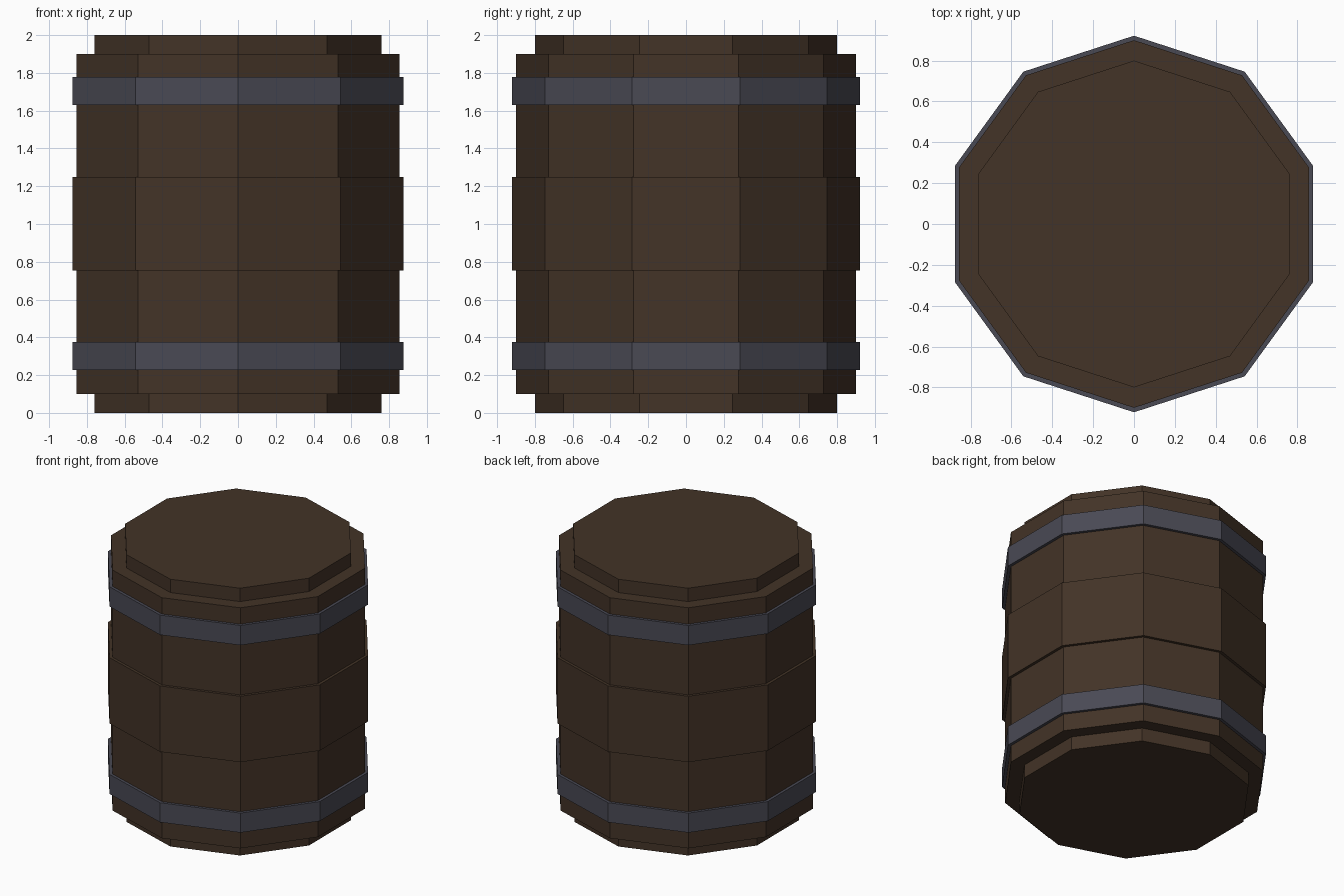
import bpy
import math

if "Cube" in bpy.data.objects:
    bpy.data.objects.remove(bpy.data.objects["Cube"])


def material(name, color):
    m = bpy.data.materials.new(name)
    m.diffuse_color = (*color, 1.0)
    m.use_nodes = True
    m.node_tree.nodes["Principled BSDF"].inputs["Base Color"].default_value = m.diffuse_color
    return m


wood = material("dark_wood", (0.056, 0.033, 0.020))
iron = material("dark_iron", (0.067, 0.067, 0.088))


def drum(name, radius, z0, z1, mat):
    # Ten-sided flat drum with a corner pointing to the front (-y)
    bpy.ops.mesh.primitive_cylinder_add(vertices=10, radius=radius, depth=z1 - z0,
                                        location=(0, 0, (z0 + z1) / 2))
    ob = bpy.context.object
    ob.name = name
    ob.data.materials.append(mat)


def ring(name, r_out, r_in, z0, z1, mat):
    # Ten-sided hoop: rectangular section swept around the barrel
    section = [(r_out, z0), (r_out, z1), (r_in, z1), (r_in, z0)]
    verts = []
    for i in range(10):
        a = math.pi / 2 + i * math.tau / 10
        verts += [(r * math.cos(a), r * math.sin(a), z) for r, z in section]
    faces = []
    for i in range(10):
        a, b = 4 * i, 4 * ((i + 1) % 10)
        for k in range(4):
            n = (k + 1) % 4
            faces.append((a + k, b + k, b + n, a + n))
    me = bpy.data.meshes.new(name)
    me.from_pydata(verts, [], faces)
    me.materials.append(mat)
    bpy.context.collection.objects.link(bpy.data.objects.new(name, me))


# Barrel body, and the narrower lids at both ends
drum("barrel_body", 0.90, 0.10, 1.90, wood)
drum("bottom_lid", 0.80, 0.0, 0.10, wood)
drum("top_lid", 0.80, 1.90, 2.0, wood)

# Raised wooden belly and the two iron hoops
ring("belly", 0.922, 0.89, 0.755, 1.248, wood)
ring("lower_hoop", 0.922, 0.89, 0.228, 0.374, iron)
ring("upper_hoop", 0.922, 0.89, 1.63, 1.778, iron)
